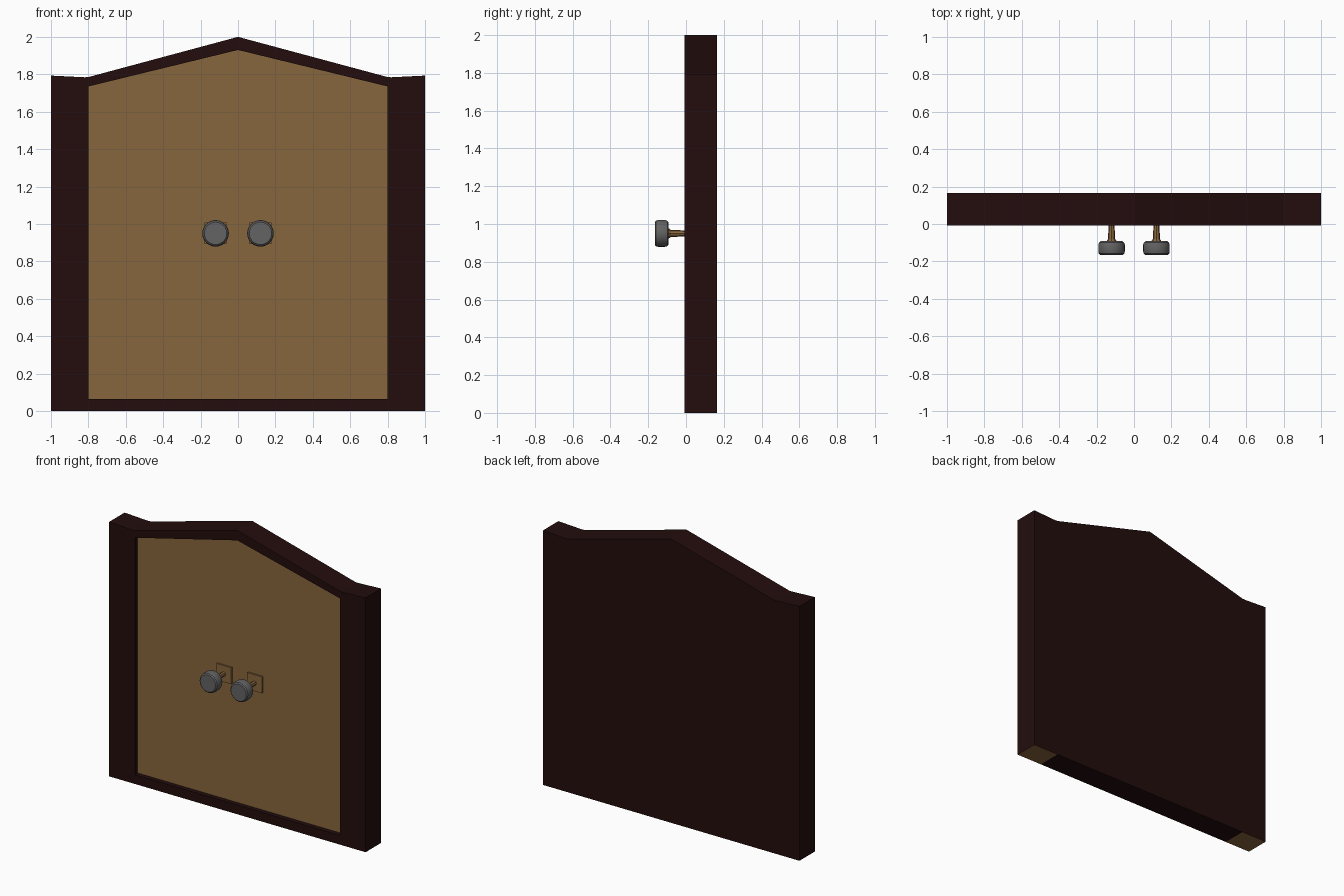
import bpy, bmesh, math
from mathutils import Matrix

cube = bpy.data.objects.get("Cube")
if cube:
    bpy.data.objects.remove(cube, do_unlink=True)


def material(name, rgb):
    mat = bpy.data.materials.new(name)
    mat.use_nodes = True
    mat.diffuse_color = (*rgb, 1)
    mat.node_tree.nodes["Principled BSDF"].inputs["Base Color"].default_value = (*rgb, 1)
    return mat


dark_wood = material("dark wood", (0.017, 0.004, 0.004))
tan_wood = material("tan wood", (0.245, 0.133, 0.048))
grey_metal = material("grey metal", (0.125, 0.125, 0.125))

FRONT, BACK = -0.007, 0.165
PANEL_FRONT, PANEL_BACK = 0.025, 0.06


def add_object(name, bm, mats):
    bmesh.ops.recalc_face_normals(bm, faces=bm.faces)
    mesh = bpy.data.meshes.new(name)
    bm.to_mesh(mesh)
    bm.free()
    for mat in mats:
        mesh.materials.append(mat)
    obj = bpy.data.objects.new(name, mesh)
    bpy.context.collection.objects.link(obj)
    return obj


def prism(name, outline, y0, y1, mats, end_grain=False):
    """Extrude an x-z outline from y0 to y1."""
    bm = bmesh.new()
    face = bm.faces.new([bm.verts.new((x, y0, z)) for x, z in outline])
    new = bmesh.ops.extrude_face_region(bm, geom=[face])["geom"]
    bmesh.ops.translate(bm, vec=(0, y1 - y0, 0),
                        verts=[v for v in new if isinstance(v, bmesh.types.BMVert)])
    bmesh.ops.recalc_face_normals(bm, faces=bm.faces)
    if end_grain:
        for f in bm.faces:
            f.material_index = int(f.normal.z < -0.5)
    return add_object(name, bm, mats)


def turned(name, profile, segments, x, z, mats):
    """Spin a (radius, y) profile around a front-to-back axis."""
    bm = bmesh.new()
    verts = [bm.verts.new((r, y, 0)) for r, y in profile]
    edges = [bm.edges.new(pair) for pair in zip(verts, verts[1:])]
    bmesh.ops.spin(bm, geom=verts + edges, cent=(0, 0, 0), axis=(0, 1, 0),
                   angle=math.tau, steps=segments)
    bmesh.ops.remove_doubles(bm, verts=bm.verts, dist=0.0005)
    bmesh.ops.transform(bm, matrix=Matrix.Translation((x, 0, z)), verts=bm.verts)
    return add_object(name, bm, mats)


# Frame: sill, gabled head and a solid back behind the door panel
prism("sill", [(-0.8, 0), (0.8, 0), (0.8, 0.065), (-0.8, 0.065)], FRONT, BACK, [dark_wood])
prism("gable_head", [(-0.8, 1.735), (0, 1.93), (0.8, 1.735), (0.8, 1.785), (0, 2), (-0.8, 1.785)],
      FRONT, BACK, [dark_wood])
opening = [(-0.8, 0.065), (0.8, 0.065), (0.8, 1.735), (0, 1.93), (-0.8, 1.735)]
prism("door_panel", opening, PANEL_FRONT, PANEL_BACK, [tan_wood])
prism("back_board", opening, PANEL_BACK, BACK, [dark_wood])

# Mirrored posts with bare end grain underneath, and the door handles
for side, s in (("left", 1), ("right", -1)):
    prism(side + "_post", [(s * 0.8, 0), (s, 0), (s, 1.793), (s * 0.82, 1.784), (s * 0.8, 1.785)],
          FRONT, BACK, [dark_wood, tan_wood], end_grain=True)
    x, z, h = s * 0.12, 0.95, 0.058
    prism(side + "_handle_plate", [(x - h, z - h), (x + h, z - h), (x + h, z + h), (x - h, z + h)],
          0.013, PANEL_FRONT, [tan_wood])
    turned(side + "_handle_stem",
           [(0, 0.015), (0.015, 0.015), (0.019, -0.08), (0.03, -0.096), (0, -0.096)],
           8, x, z, [tan_wood])
    knob = turned(side + "_knob",
                  [(0, -0.092), (0.058, -0.092), (0.067, -0.099), (0.071, -0.112),
                   (0.071, -0.146), (0.068, -0.158), (0.06, -0.165), (0, -0.165)],
                  24, x, z, [grey_metal])
    bpy.ops.object.select_all(action="DESELECT")
    knob.select_set(True)
    bpy.context.view_layer.objects.active = knob
    bpy.ops.object.shade_smooth_by_angle(angle=math.radians(25))
